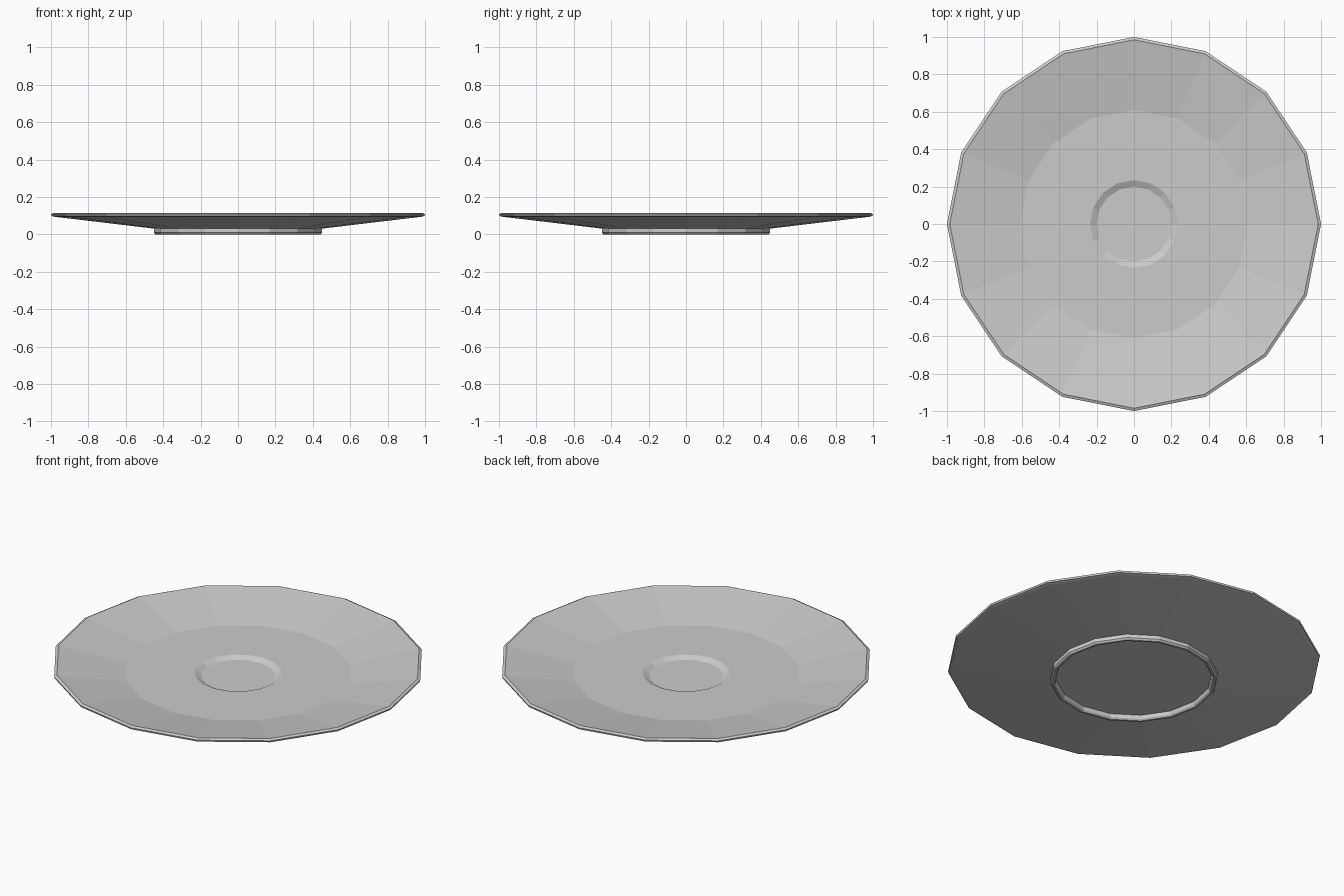
import bpy, bmesh
from math import radians

SIDES = 16

cube = bpy.data.objects.get("Cube")
if cube:
    bpy.data.objects.remove(cube, do_unlink=True)

# Glazed ceramic colour
glaze = bpy.data.materials.new("pale_grey_ceramic")
glaze.use_nodes = True
colour = (0.6, 0.6, 0.6, 1)
glaze.diffuse_color = colour
glaze.node_tree.nodes["Principled BSDF"].inputs["Base Color"].default_value = colour

# Half section (radius, height), from the well over the rim to the foot recess
profile = [
    (0, 0.034), (0.2, 0.034), (0.235, 0.05),              # cup well
    (0.61, 0.05), (0.97, 0.112),                          # flat and sloped top
    (0.985, 0.115), (1.0, 0.108), (0.997, 0.098), (0.98, 0.094),  # rolled rim
    (0.45, 0.031),                                        # underside
    (0.45, 0.01), (0.442, 0), (0.43, 0), (0.422, 0.008),  # foot ring
    (0.418, 0.028), (0, 0.028),                           # foot recess
]

# Saucer: spin the section round the vertical axis
bm = bmesh.new()
verts = [bm.verts.new((r, 0, z)) for r, z in profile]
edges = [bm.edges.new(pair) for pair in zip(verts, verts[1:])]
bmesh.ops.spin(bm, geom=verts + edges, cent=(0, 0, 0), axis=(0, 0, 1),
               angle=radians(360), steps=SIDES, use_merge=True)
bmesh.ops.remove_doubles(bm, verts=bm.verts, dist=0.0005)
bmesh.ops.recalc_face_normals(bm, faces=bm.faces)
mesh = bpy.data.meshes.new("saucer")
bm.to_mesh(mesh)
bm.free()
mesh.materials.append(glaze)

saucer = bpy.data.objects.new("saucer", mesh)
bpy.context.collection.objects.link(saucer)
